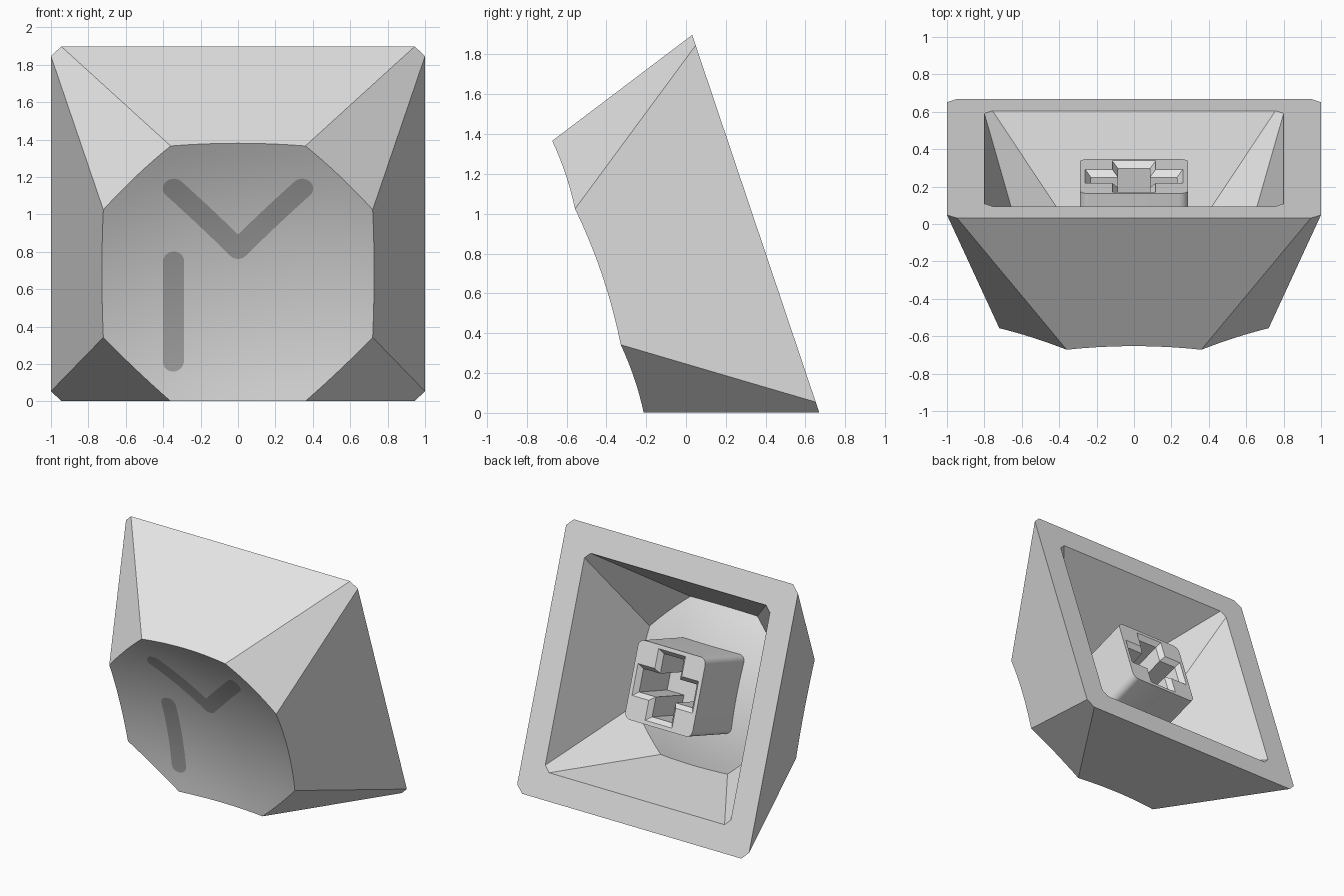
import bpy, bmesh, math
from mathutils import Matrix

if "Cube" in bpy.data.objects:
    bpy.data.objects.remove(bpy.data.objects["Cube"])

# Local frame: x across, y up the cap, z from the open back towards the dished face
FRAME = Matrix.Translation((0, 0.35, 0.95)) @ Matrix.Rotation(math.radians(108.6), 4, 'X')
RIM_Z, RADIUS, CORNER = 0.836, 2.7, 0.805


def material(name, value):
    m = bpy.data.materials.new(name)
    m.diffuse_color = (value, value, value, 1)
    m.use_nodes = True
    m.node_tree.nodes["Principled BSDF"].inputs["Base Color"].default_value = m.diffuse_color
    return m


GREY = material("light_grey", 0.78)
INK = material("dark_grey", 0.42)


def add_object(name, bm, mat, smooth=True):
    me = bpy.data.meshes.new(name)
    bm.to_mesh(me)
    bm.free()
    ob = bpy.data.objects.new(name, me)
    bpy.context.collection.objects.link(ob)
    ob.matrix_world = FRAME
    me.materials.append(mat)
    if smooth:
        bpy.ops.object.select_all(action='DESELECT')
        ob.select_set(True)
        bpy.context.view_layer.objects.active = ob
        bpy.ops.object.shade_smooth_by_angle(angle=math.radians(12))
    return ob


def dish_z(x, y):
    """Height of the spherical dish, touching the eight rim corners."""
    return (RIM_Z + math.sqrt(RADIUS**2 - CORNER**2)
            - math.sqrt(RADIUS**2 - x * x - y * y))


def octagon(a, b):
    return [(a, -b), (a, b), (b, a), (-b, a), (-a, b), (-a, -b), (-b, -a), (b, -a)]


def shell(bm, s, steps=8, rings=10):
    """Tapered eight-sided skin closed by a dish; returns its open base loop."""
    base, top = octagon(1, 0.945), octagon(0.72, 0.36)
    lerp = lambda p, q, t: [u + (v - u) * t for u, v in zip(p, q)]
    rim = []
    for i in range(8):
        j = (i + 1) % 8
        for k in range(steps):
            lo = lerp(base[i], base[j], k / steps)
            hi = lerp(top[i], top[j], k / steps)
            z = RIM_Z
            for _ in range(12):         # slide along the wall to meet the dish
                p = lerp(lo, hi, z / RIM_Z)
                z = dish_z(*p)
            rim.append(p)
    vert = lambda x, y, z: bm.verts.new((x * s, y * s, z * s))
    foot = [vert(x, y, 0) for x, y in base]
    loops = [[vert(x * r / rings, y * r / rings, dish_z(x * r / rings, y * r / rings))
              for x, y in rim] for r in range(rings, 0, -1)]
    edge, n = loops[0], len(rim)
    # Flat walls
    for i in range(8):
        arc = [edge[(i * steps + k) % n] for k in range(steps + 1)]
        bm.faces.new([foot[i], foot[(i + 1) % 8]] + arc[::-1])
    # Curved dish
    for a, b in zip(loops, loops[1:]):
        for i in range(n):
            j = (i + 1) % n
            bm.faces.new((a[i], a[j], b[j], b[i]))
    mid = vert(0, 0, dish_z(0, 0))
    for i in range(n):
        bm.faces.new((loops[-1][i], loops[-1][(i + 1) % n], mid))
    return foot


def loft(bm, sections):
    """Closed solid through equal-length (outline, z) sections."""
    loops = [[bm.verts.new((x, y, z)) for x, y in pts] for pts, z in sections]
    n = len(loops[0])
    for a, b in zip(loops, loops[1:]):
        for i in range(n):
            j = (i + 1) % n
            bm.faces.new((a[i], a[j], b[j], b[i]))
    bm.faces.new(loops[0][::-1])
    bm.faces.new(loops[-1])
    bmesh.ops.recalc_face_normals(bm, faces=bm.faces[:])


def stroke(bm, p, q, r=0.057, along=24, across=4):
    """Round-ended painted line laid just above the dish."""
    dx, dy = q[0] - p[0], q[1] - p[1]
    length = math.hypot(dx, dy)
    dx, dy = dx / length, dy / length
    caps = [(-r * math.cos(a), r * math.sin(a))
            for a in (math.pi / 2 * k / 8 for k in range(9))]
    caps[0] = (-r, 0.001)
    rows = caps + [(length * k / along, r) for k in range(1, along)]
    rows += [(length - s, h) for s, h in reversed(caps)]
    grid = []
    for s, h in rows:
        row = []
        for k in range(across + 1):
            o = h * (1 - 2 * k / across)
            x, y = p[0] + dx * s - dy * o, p[1] + dy * s + dx * o
            row.append(bm.verts.new((x, y, dish_z(x, y) + 0.004)))
        grid.append(row)
    for a, b in zip(grid, grid[1:]):
        for k in range(across):
            bm.faces.new((a[k], a[k + 1], b[k + 1], b[k]))


# Hollow cap: outer skin, inner skin and the flat rim joining them
bm = bmesh.new()
outer, inner = shell(bm, 1.0), shell(bm, 0.8)
for i in range(8):
    j = (i + 1) % 8
    bm.faces.new((outer[i], inner[i], inner[j], outer[j]))
bmesh.ops.recalc_face_normals(bm, faces=bm.faces[:])
add_object("cap_shell", bm, GREY)

# Stem: rounded square post
half, r = 0.29, 0.05
outline = []
for q in range(4):
    cx = (half - r) * (1 if q in (0, 3) else -1)
    cy = (half - r) * (1 if q in (0, 1) else -1)
    for k in range(7):
        a = math.pi / 2 * (q + k / 6)
        outline.append((cx + r * math.cos(a), cy + r * math.sin(a)))
bm = bmesh.new()
loft(bm, [(outline, 0.10), (outline, 0.63)])
stem = add_object("stem", bm, GREY, smooth=False)


# Cross-shaped socket with a chamfered mouth
def cross(e):
    l, w = 0.23 + e, 0.085 + e
    return [(l, -w), (l, w), (w, w), (w, l), (-w, l), (-w, w),
            (-l, w), (-l, -w), (-w, -w), (-w, -l), (w, -l), (w, -w)]


bm = bmesh.new()
loft(bm, [(cross(0.04), 0.09), (cross(0), 0.135), (cross(0), 0.5)])
cutter = add_object("socket_cutter", bm, GREY, smooth=False)
cutter.hide_render = True
cut = stem.modifiers.new("socket", 'BOOLEAN')
cut.operation, cut.object, cut.solver = 'DIFFERENCE', cutter, 'EXACT'
bpy.ops.object.select_all(action='DESELECT')
stem.select_set(True)
bpy.context.view_layer.objects.active = stem
bpy.ops.object.modifier_apply(modifier="socket")
bpy.data.objects.remove(cutter)
bpy.ops.object.shade_smooth_by_angle(angle=math.radians(25))

# Painted chevron: one arm trimmed at the centre line, then mirrored
bm = bmesh.new()
stroke(bm, (0, 0.10), (0.345, 0.463))
bmesh.ops.bisect_plane(bm, geom=bm.verts[:] + bm.edges[:] + bm.faces[:],
                       plane_co=(0, 0, 0), plane_no=(1, 0, 0), clear_inner=True)
bmesh.ops.mirror(bm, geom=bm.verts[:] + bm.edges[:] + bm.faces[:],
                 axis='X', merge_dist=0.0005)
bmesh.ops.recalc_face_normals(bm, faces=bm.faces[:])
if sum(f.normal.z for f in bm.faces) < 0:
    bmesh.ops.reverse_faces(bm, faces=bm.faces[:])
add_object("chevron_mark", bm, INK)

# Painted bar
bm = bmesh.new()
stroke(bm, (-0.345, -0.508), (-0.345, 0.035))
bmesh.ops.recalc_face_normals(bm, faces=bm.faces[:])
if sum(f.normal.z for f in bm.faces) < 0:
    bmesh.ops.reverse_faces(bm, faces=bm.faces[:])
add_object("bar_mark", bm, INK)
